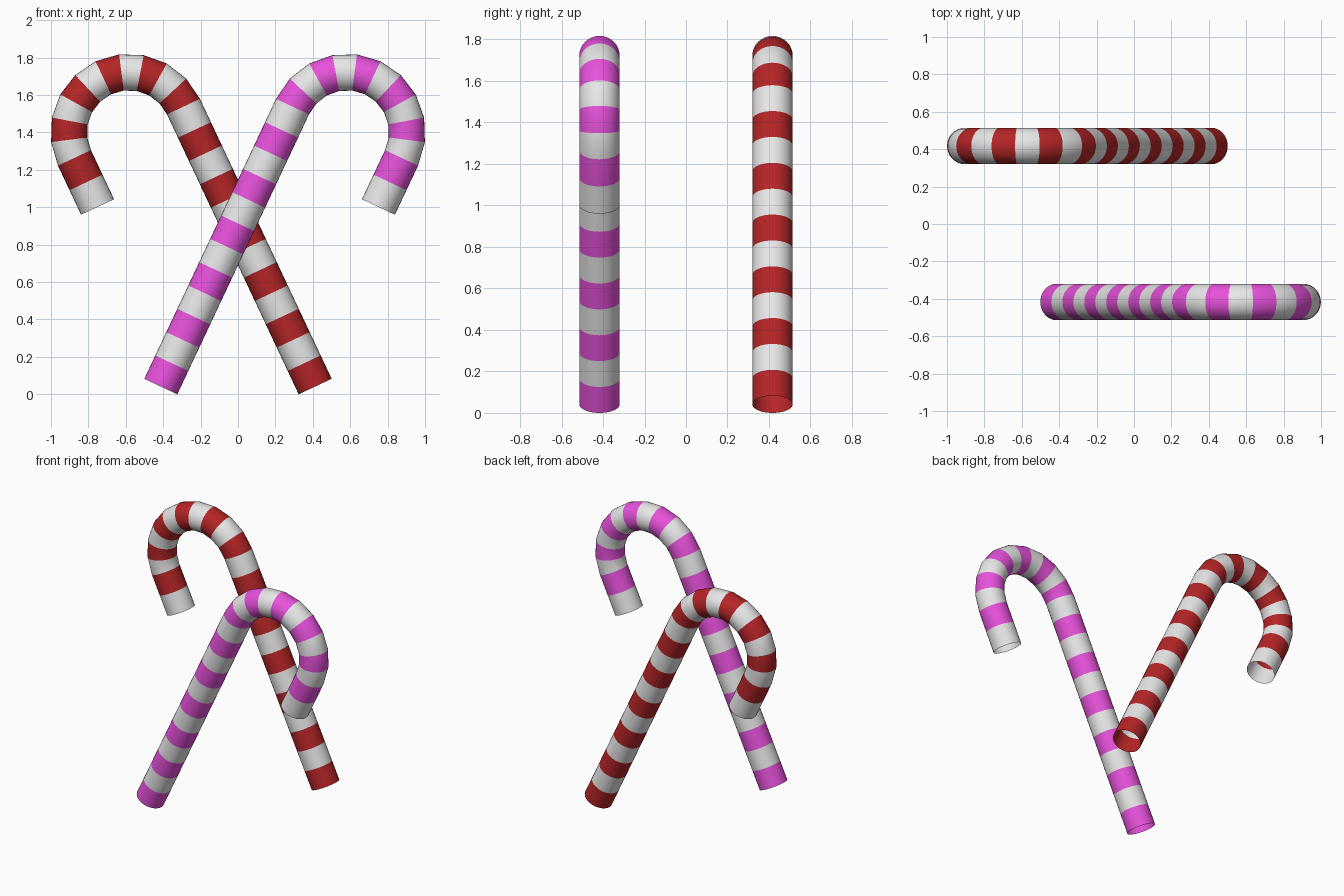
import bpy, bmesh, math
from mathutils import Vector

if "Cube" in bpy.data.objects:
    bpy.data.objects.remove(bpy.data.objects["Cube"])

TILT = math.radians(25.2)     # lean of the straight shaft
R, TUBE = 0.322, 0.0975       # hook radius, tube radius
CX, CZ = 0.583, 1.401         # hook centre
SIDES, BEND, SHAFT, TAIL = 32, 10, 12, 2
TAIL_LEN = 0.29


def mat(name, rgb):
    m = bpy.data.materials.new(name)
    m.diffuse_color = (*rgb, 1)
    m.use_nodes = True
    m.node_tree.nodes["Principled BSDF"].inputs["Base Color"].default_value = m.diffuse_color
    return m


white = mat("white", (0.8, 0.8, 0.8))
red = mat("dark_red", (0.46, 0.018, 0.02))
pink = mat("pink", (0.82, 0.085, 0.73))


def cane_path():
    """List of (point, outward direction), one entry per stripe border, in the XZ plane."""
    axis = Vector((math.sin(TILT), 0, math.cos(TILT)))
    out = Vector((-math.cos(TILT), 0, math.sin(TILT)))
    centre = Vector((CX, 0, CZ))
    start = centre + out * R
    length = (start.z - TUBE * math.sin(TILT)) / axis.z
    path = [(start - axis * length * (1 - i / SHAFT), out) for i in range(SHAFT)]
    for i in range(BEND + 1):
        a = math.pi - TILT - math.pi * i / BEND
        d = Vector((math.cos(a), 0, math.sin(a)))
        path.append((centre + d * R, d))
    end = centre - out * R
    path += [(end - axis * TAIL_LEN * i / TAIL, -out) for i in range(1, TAIL + 1)]
    return path


def build_cane(name, y, flip, stripe):
    bm = bmesh.new()
    rings = []
    for p, d in cane_path():
        ring = []
        for k in range(SIDES):
            t = 2 * math.pi * k / SIDES
            v = p + d * TUBE * math.cos(t) + Vector((0, TUBE * math.sin(t), 0))
            ring.append(bm.verts.new((v.x * flip, v.y + y, v.z)))
        rings.append(ring)
    # open tube, each section one stripe, colours alternating
    for i, (a, b) in enumerate(zip(rings, rings[1:])):
        for k in range(SIDES):
            n = (k + 1) % SIDES
            quad = (a[k], a[n], b[n], b[k])
            f = bm.faces.new(quad if flip < 0 else quad[::-1])
            f.material_index = i % 2
            f.smooth = True
    # make sure the shell faces outwards
    bm.faces.ensure_lookup_table()
    bm.normal_update()
    f = bm.faces[0]
    p = cane_path()[0][0]
    mid = Vector((p.x * flip, y, p.z))
    if f.normal.dot(f.calc_center_median() - mid) < 0:
        bmesh.ops.reverse_faces(bm, faces=bm.faces[:])
    me = bpy.data.meshes.new(name)
    bm.to_mesh(me)
    bm.free()
    me.materials.append(stripe)
    me.materials.append(white)
    ob = bpy.data.objects.new(name, me)
    bpy.context.collection.objects.link(ob)


build_cane("front_pink_cane", -0.417, 1, pink)
build_cane("back_red_cane", 0.417, -1, red)
